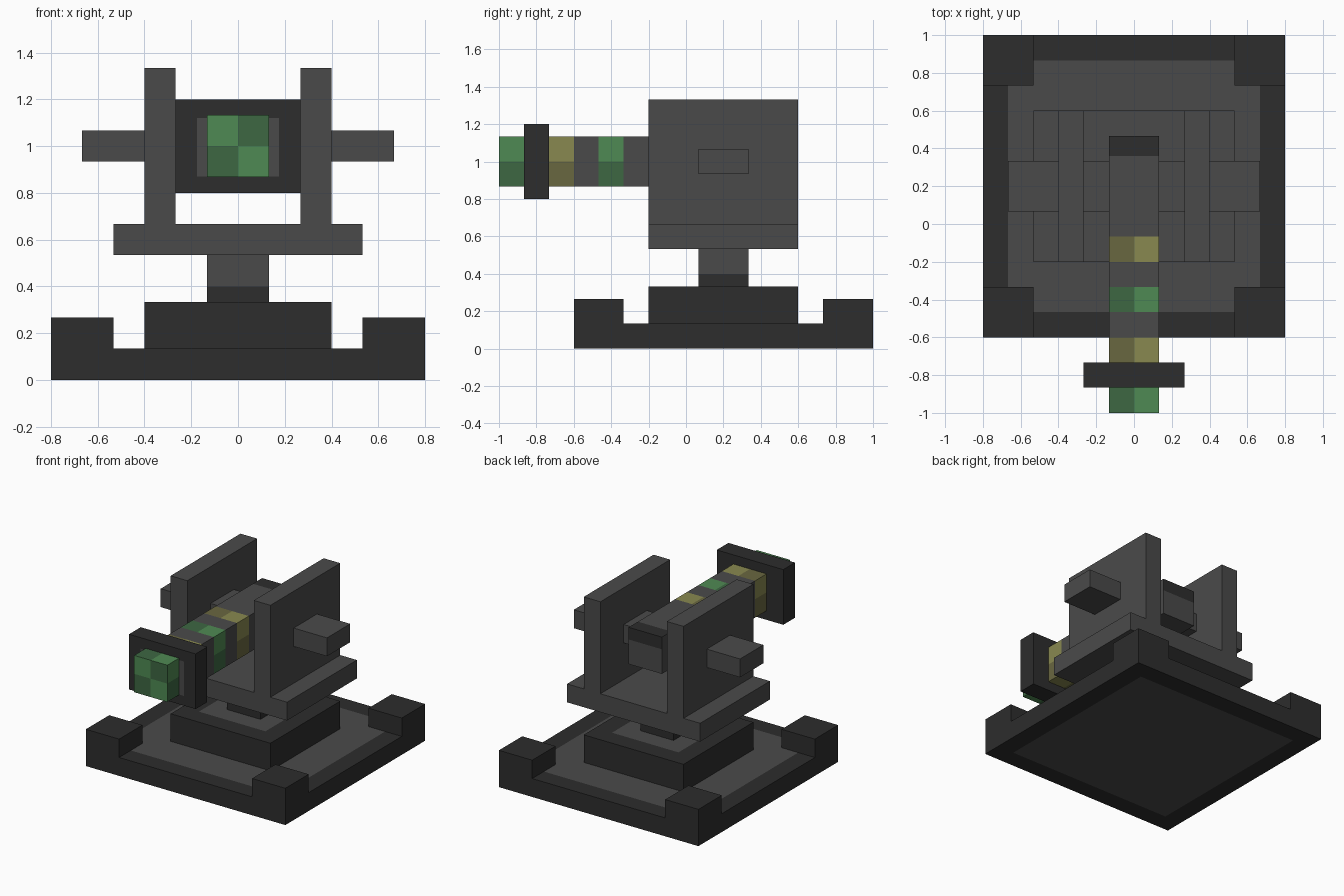
import bpy
import bmesh
from mathutils import Vector

if "Cube" in bpy.data.objects:
    bpy.data.objects.remove(bpy.data.objects["Cube"])

U = 2 / 15          # one grid cell of the design
MID_Y = 1.5 * U     # centre line of the stand
AXIS_Z = 7.5 * U    # height of the barrel axis


def linear(byte):
    c = byte / 255
    return c / 12.92 if c <= 0.04045 else ((c + 0.055) / 1.055) ** 2.4


def material(name, code):
    mat = bpy.data.materials.new(name)
    rgba = [linear(b) for b in bytes.fromhex(code)] + [1]
    mat.diffuse_color = rgba
    mat.use_nodes = True
    mat.node_tree.nodes["Principled BSDF"].inputs["Base Color"].default_value = rgba
    return mat


MATS = [material("dark_metal", "2d2d2d"), material("grey_metal", "4a4a4a"),
        material("light_green", "4f8a53"), material("deep_green", "3d6742"),
        material("light_olive", "888850"), material("deep_olive", "696740")]
DARK, GREY, GREEN, DEEP_GREEN, OLIVE, DEEP_OLIVE = range(len(MATS))


def box(name, low, high, rule, cuts=()):
    """Box between two corners, sliced at (axis, position) cuts, coloured by rule."""
    low, high = Vector(low), Vector(high)
    bm = bmesh.new()
    bmesh.ops.create_cube(bm, size=1)
    for v in bm.verts:
        v.co = (low + high) / 2 + v.co * (high - low)
    for axis, pos in cuts:
        normal = Vector((0, 0, 0))
        normal[axis] = 1
        bmesh.ops.bisect_plane(bm, geom=bm.verts[:] + bm.edges[:] + bm.faces[:],
                               plane_co=normal * pos, plane_no=normal)
    bm.normal_update()
    for f in bm.faces:
        f.material_index = rule(f.calc_center_median(), f.normal) if callable(rule) else rule
    mesh = bpy.data.meshes.new(name)
    bm.to_mesh(mesh)
    bm.free()
    for m in MATS:
        mesh.materials.append(m)
    obj = bpy.data.objects.new(name, mesh)
    bpy.context.collection.objects.link(obj)
    return obj


def panel_rule(axis, mid, half, sign=0):
    """Grey panel centred on the faces along one axis, dark elsewhere."""
    def rule(c, n):
        facing = n[axis] * sign > 0.5 if sign else abs(n[axis]) > 0.5
        inside = all(abs(c[i] - mid[i]) < half[i] for i in range(3) if i != axis)
        return GREY if facing and inside else DARK
    return rule


def panel_cuts(axis, mid, half):
    return [(i, mid[i] + s * half[i]) for i in range(3) if i != axis for s in (-1, 1)]


# Base plate with raised corner blocks
mid, half = (0, MID_Y, 0), (5 * U, 5 * U, 0)
box("base_plate", (-6 * U, MID_Y - 6 * U, 0), (6 * U, MID_Y + 6 * U, U),
    panel_rule(2, mid, half), panel_cuts(2, mid, half))
for sx, side in ((-1, "right"), (1, "left")):
    for sy, end in ((-1, "front"), (1, "back")):
        x, y = sx * 5 * U, MID_Y + sy * 5 * U
        box(f"{end}_{side}_corner_block", (x - U, y - U, U), (x + U, y + U, 2 * U), DARK)

# Pedestal and neck
half = (2 * U, 2 * U, 0)
box("pedestal", (-3 * U, MID_Y - 3 * U, U), (3 * U, MID_Y + 3 * U, 2.5 * U),
    panel_rule(2, mid, half, 1), panel_cuts(2, mid, half))
box("neck", (-U, MID_Y - U, 2.5 * U), (U, MID_Y + U, 4 * U),
    lambda c, n: DARK if c.z < 3 * U else GREY, [(2, 3 * U)])

# Cradle: platform, side plates and axles
box("platform", (-4 * U, MID_Y - 3 * U, 4 * U), (4 * U, MID_Y + 3 * U, 5 * U), GREY)
for s, side in ((-1, "right"), (1, "left")):
    x = s * 2.5 * U
    box(f"{side}_side_plate", (x - U / 2, MID_Y - 3 * U, 5 * U),
        (x + U / 2, MID_Y + 3 * U, 10 * U), GREY)
    x = s * 3 * U
    box(f"{side}_axle", (x - 2 * U, MID_Y - U, AXIS_Z - U / 2),
        (x + 2 * U, MID_Y + U, AXIS_Z + U / 2), GREY)

# Barrel with checked bands, and a dark strip over the rear edge
BANDS = {-7.5: (GREEN, DEEP_GREEN), -5.5: (OLIVE, DEEP_OLIVE),
         -3.5: (GREEN, DEEP_GREEN), -1.5: (OLIVE, DEEP_OLIVE)}
REAR_Y, REAR_Z = 0.36, 1.045


def barrel_rule(c, n):
    for start, (light, deep) in BANDS.items():
        if start * U - 0.01 < c.y < (start + 1) * U:
            if abs(n.y) > 0.5:
                bright = c.x * (c.z - AXIS_Z) < 0
            elif abs(n.x) > 0.5:
                bright = c.z > AXIS_Z
            else:
                bright = c.x > 0
            return light if bright else deep
    if (n.z > 0.5 and c.y > REAR_Y) or (n.y > 0.5 and c.z > REAR_Z):
        return DARK
    return GREY


cuts = [(0, 0), (2, AXIS_Z), (2, REAR_Z), (1, REAR_Y)]
cuts += [(1, (start + k) * U) for start in BANDS for k in (0, 1)]
box("barrel", (-U, -7.5 * U, AXIS_Z - U), (U, 3.5 * U, AXIS_Z + U), barrel_rule, cuts)

# Muzzle collar, with a grey panel on its front
mid, half = (0, 0, AXIS_Z - 0.005), (0.175, 0, 0.125)
box("muzzle_collar", (-2 * U, -6.5 * U, 6 * U), (2 * U, -5.5 * U, 9 * U),
    panel_rule(1, mid, half, -1), panel_cuts(1, mid, half))
